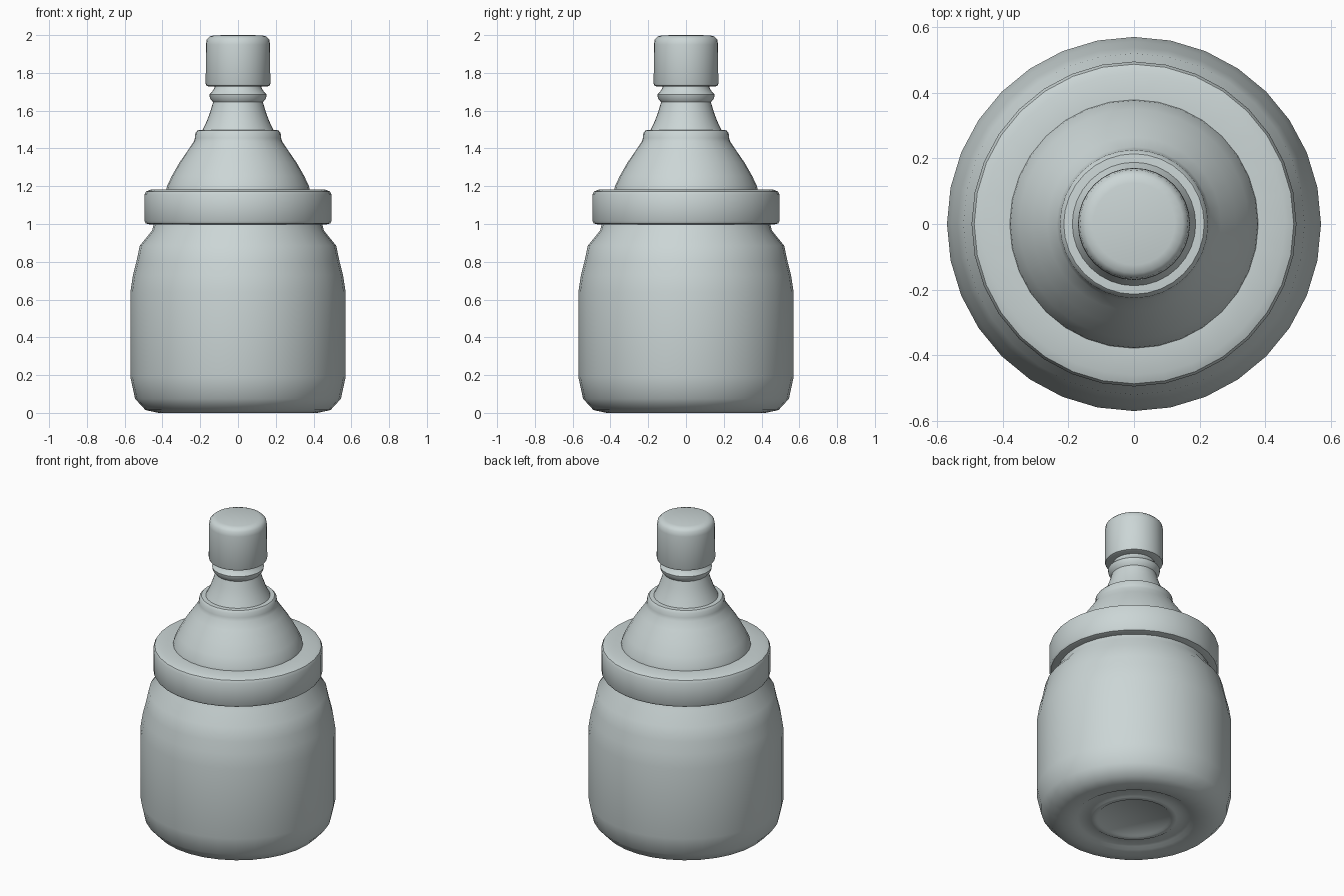
import bpy, bmesh, math

cube = bpy.data.objects.get("Cube")
if cube:
    bpy.data.objects.remove(cube, do_unlink=True)

# One pale grey plastic for the whole bottle
grey = bpy.data.materials.new("pale grey")
colour = (0.60, 0.67, 0.67, 1)
grey.use_nodes = True
grey.diffuse_color = colour
grey.node_tree.nodes["Principled BSDF"].inputs["Base Color"].default_value = colour


def lathe(name, profile, sides=32, angle=40):
    """Spin a (radius, height) profile, listed bottom to top, about z."""
    bm = bmesh.new()
    verts = [bm.verts.new((r, 0, z)) for r, z in profile]
    edges = [bm.edges.new(pair) for pair in zip(verts, verts[1:])]
    bmesh.ops.spin(bm, geom=verts + edges, cent=(0, 0, 0), axis=(0, 0, 1),
                   angle=math.tau, steps=sides, use_merge=True)
    bmesh.ops.remove_doubles(bm, verts=bm.verts, dist=0.0005)
    bmesh.ops.recalc_face_normals(bm, faces=bm.faces)
    mesh = bpy.data.meshes.new(name)
    bm.to_mesh(mesh)
    bm.free()
    mesh.materials.append(grey)
    obj = bpy.data.objects.new(name, mesh)
    bpy.context.collection.objects.link(obj)
    bpy.ops.object.select_all(action="DESELECT")
    obj.select_set(True)
    bpy.context.view_layer.objects.active = obj
    bpy.ops.object.shade_smooth_by_angle(angle=math.radians(angle))
    return obj


# Jar with a stepped, slightly hollow base and a shouldered top
lathe("jar_body", [
    (0, 0.025), (0.21, 0.02), (0.22, 0.012), (0.25, 0.012), (0.26, 0.018),
    (0.33, 0.015), (0.35, 0.003), (0.42, 0), (0.49, 0.015), (0.545, 0.075),
    (0.57, 0.19), (0.57, 0.64), (0.556, 0.73), (0.538, 0.80), (0.52, 0.885),
    (0.455, 0.965), (0.44, 1.02), (0, 1.02)])

# Screw collar with rounded rims
lathe("collar", [
    (0, 0.998), (0.47, 0.998), (0.488, 1.003), (0.495, 1.015), (0.495, 1.155),
    (0.487, 1.172), (0.46, 1.183), (0.37, 1.183), (0, 1.183)])

# Domed cone ending in a small shoulder
lathe("nozzle_cone", [
    (0, 1.175), (0.38, 1.175), (0.376, 1.20), (0.35, 1.255), (0.31, 1.325),
    (0.265, 1.39), (0.235, 1.435), (0.228, 1.455), (0.226, 1.482),
    (0.214, 1.496), (0.185, 1.498), (0, 1.498)])

# Flared neck with a ring below the cap
lathe("neck", [
    (0, 1.49), (0.192, 1.49), (0.165, 1.545), (0.145, 1.60), (0.132, 1.645),
    (0.148, 1.665), (0.152, 1.685), (0.138, 1.70), (0.125, 1.72),
    (0.12, 1.74), (0, 1.74)])

# Rounded end cap
lathe("cap", [
    (0, 1.728), (0.155, 1.728), (0.167, 1.732), (0.171, 1.742), (0.17, 1.95),
    (0.165, 1.978), (0.15, 1.993), (0.125, 1.999), (0, 2.0)])
